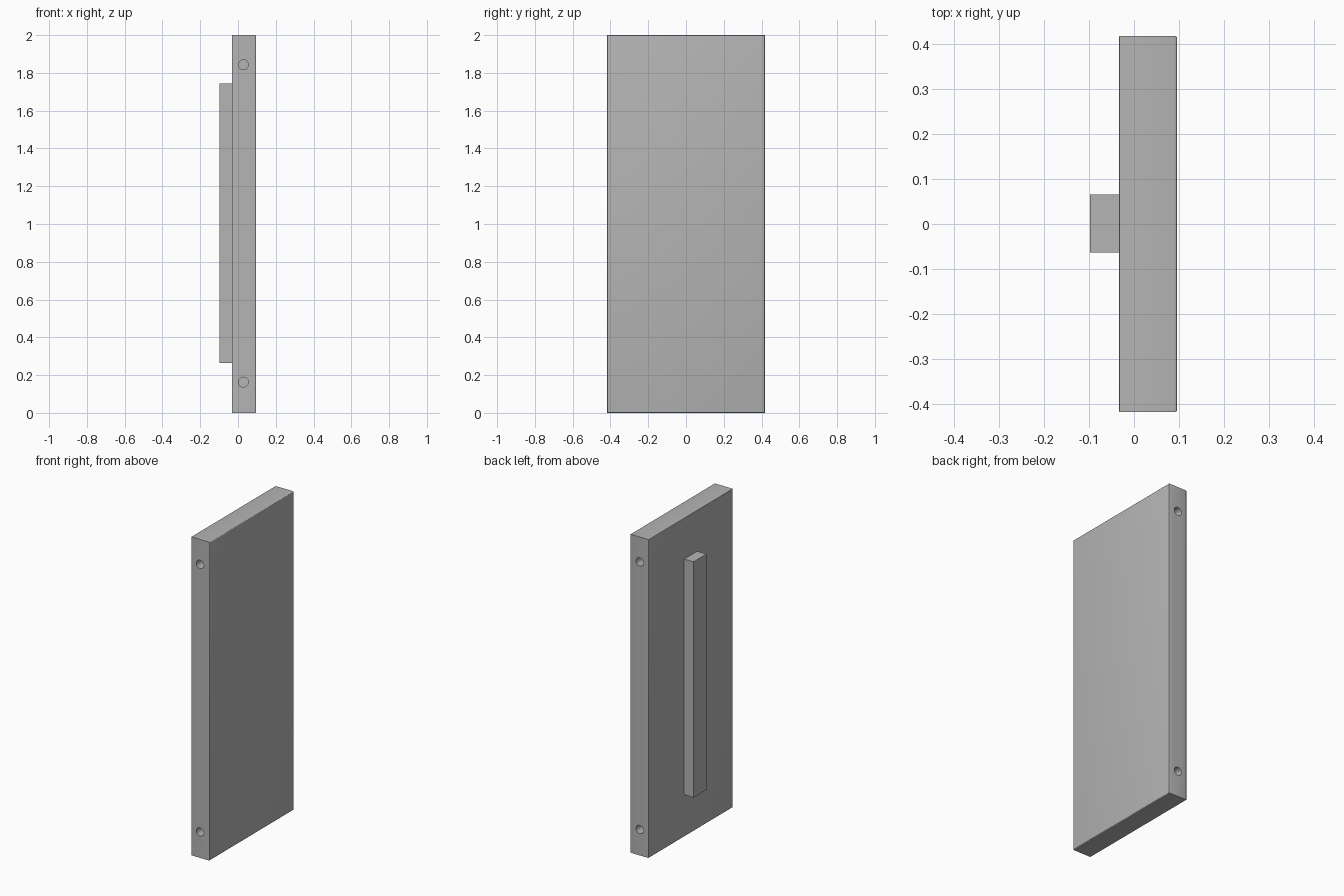
import bpy
import bmesh
from math import radians
from mathutils import Matrix, Vector

cube = bpy.data.objects.get("Cube")
if cube:
    bpy.data.objects.remove(cube, do_unlink=True)

grey = bpy.data.materials.new("mid grey")
grey.use_nodes = True
grey.diffuse_color = (0.46, 0.46, 0.46, 1)
grey.node_tree.nodes["Principled BSDF"].inputs["Base Color"].default_value = grey.diffuse_color


def make_object(name, bm):
    mesh = bpy.data.meshes.new(name)
    bm.to_mesh(mesh)
    bm.free()
    mesh.materials.append(grey)
    obj = bpy.data.objects.new(name, mesh)
    bpy.context.collection.objects.link(obj)
    return obj


def box(low, high):
    low, high = Vector(low), Vector(high)
    bm = bmesh.new()
    bmesh.ops.create_cube(bm, size=1, matrix=Matrix.Translation((low + high) / 2)
                          @ Matrix.Diagonal((high - low).to_4d()))
    return bm


def soften_rim(bm, x, width):
    """Bevel the four edges around the broad face at x."""
    rim = [e for e in bm.edges if all(abs(v.co.x - x) < 0.001 for v in e.verts)]
    bmesh.ops.bevel(bm, geom=rim, offset=width, segments=3, profile=0.5, affect='EDGES')


# Panel with softened rims on both broad faces
BACK, FACE, HALF = -0.033, 0.096, 0.418
bm = box((BACK, -HALF, 0), (FACE, HALF, 2))
soften_rim(bm, FACE, 0.006)
soften_rim(bm, BACK, 0.003)
panel = make_object("panel", bm)

# Blind dowel holes near the ends of both narrow sides
DEPTH = 0.08
bm = bmesh.new()
for y in (-HALF, HALF):
    for z in (0.163, 1.843):
        bmesh.ops.create_cone(bm, cap_ends=True, segments=32, radius1=0.026, radius2=0.026,
                              depth=2 * DEPTH, matrix=Matrix.Translation((0.029, y, z))
                              @ Matrix.Rotation(radians(90), 4, 'X'))
cutter = make_object("hole_cutter", bm)
cutter.hide_render = True

bpy.context.view_layer.objects.active = panel
panel.select_set(True)
holes = panel.modifiers.new("holes", 'BOOLEAN')
holes.operation = 'DIFFERENCE'
holes.solver = 'EXACT'
holes.object = cutter
bpy.ops.object.modifier_apply(modifier=holes.name)
bpy.data.objects.remove(cutter, do_unlink=True)
bpy.ops.object.shade_smooth_by_angle(angle=radians(35))

# Raised rail on the -x face
make_object("rail", box((-0.098, -0.063, 0.263), (BACK, 0.065, 1.743)))
